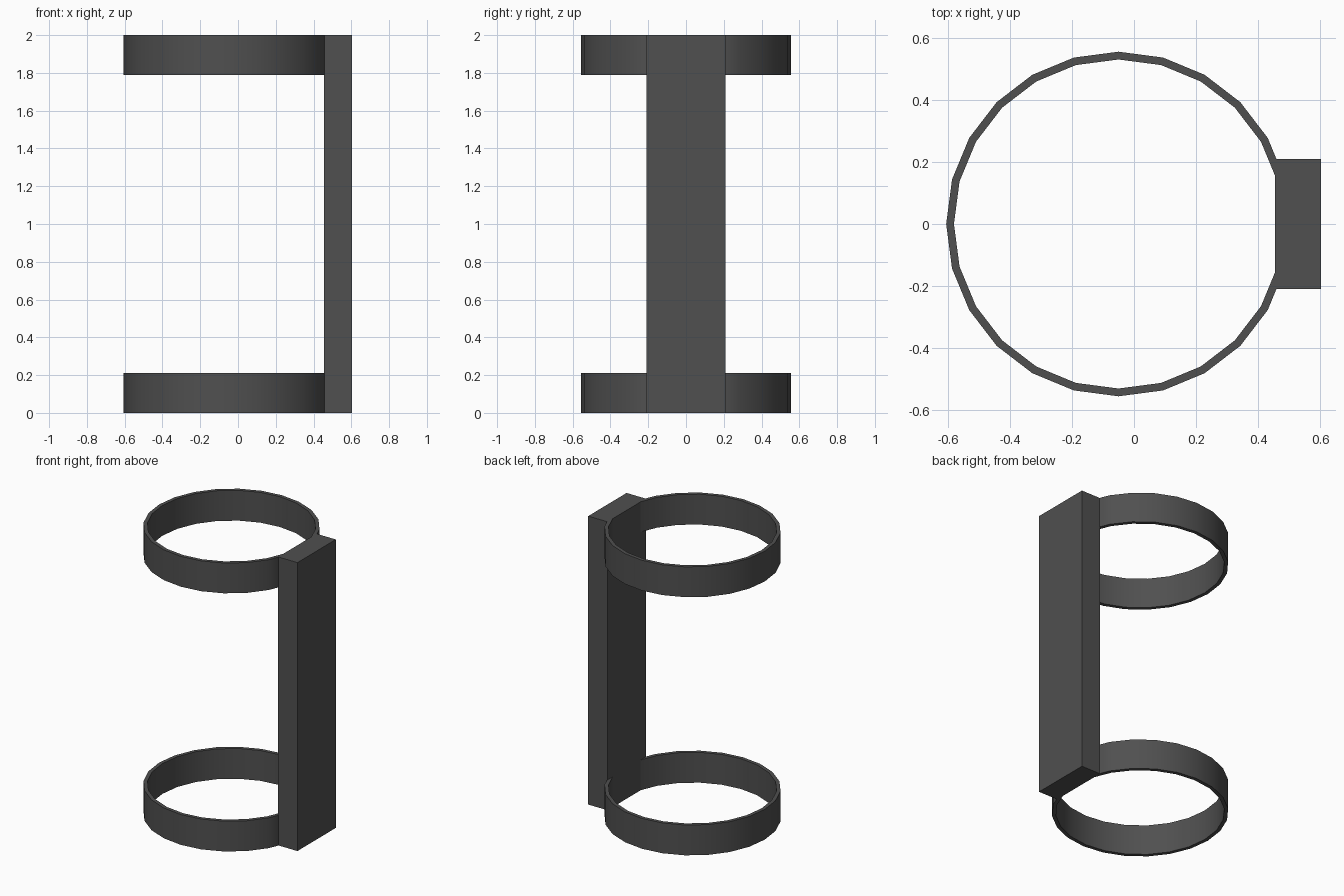
import bpy, bmesh
from math import radians, sin, cos, tau

if "Cube" in bpy.data.objects:
    bpy.data.objects.remove(bpy.data.objects["Cube"], do_unlink=True)

SIDES, OUTER, INNER = 24, 0.555, 0.53
RING_X, RING_H = -0.05, 0.21
HEIGHT = 2.0
SPINE_X, SPINE_W = (0.455, 0.603), 0.42

# Dark grey finish shared by every part
GREY = (0.08, 0.08, 0.08, 1)
mat = bpy.data.materials.new("dark grey")
mat.use_nodes = True
mat.diffuse_color = GREY
mat.node_tree.nodes["Principled BSDF"].inputs["Base Color"].default_value = GREY


def finish(name, bm):
    bmesh.ops.recalc_face_normals(bm, faces=bm.faces)
    mesh = bpy.data.meshes.new(name)
    bm.to_mesh(mesh)
    bm.free()
    mesh.materials.append(mat)
    obj = bpy.data.objects.new(name, mesh)
    bpy.context.collection.objects.link(obj)
    return obj


def ring(name, base):
    """Thin band with a rectangular section, trimmed where it enters the spine."""
    bm = bmesh.new()
    section = [(OUTER, 0), (OUTER, RING_H), (INNER, RING_H), (INNER, 0)]
    loops = []
    for i in range(SIDES):
        a = tau * i / SIDES
        loops.append([bm.verts.new((RING_X + r * cos(a), r * sin(a), base + z))
                      for r, z in section])
    for i in range(SIDES):
        a, b = loops[i], loops[(i + 1) % SIDES]
        for k in range(4):
            n = (k + 1) % 4
            bm.faces.new((a[k], b[k], b[n], a[n]))
    bmesh.ops.bisect_plane(bm, geom=bm.verts[:] + bm.edges[:] + bm.faces[:],
                           plane_co=(SPINE_X[0] + 0.005, 0, 0),
                           plane_no=(1, 0, 0), clear_outer=True)
    bmesh.ops.holes_fill(bm, edges=[e for e in bm.edges if e.is_boundary])
    obj = finish(name, bm)
    bpy.ops.object.select_all(action="DESELECT")
    obj.select_set(True)
    bpy.context.view_layer.objects.active = obj
    bpy.ops.object.shade_smooth_by_angle(angle=radians(30))


# Two holding rings
ring("lower_ring", 0)
ring("upper_ring", HEIGHT - RING_H)

# Upright spine joining the rings
bm = bmesh.new()
bmesh.ops.create_cube(bm, size=1)
bmesh.ops.scale(bm, vec=(SPINE_X[1] - SPINE_X[0], SPINE_W, HEIGHT), verts=bm.verts)
bmesh.ops.translate(bm, vec=(sum(SPINE_X) / 2, 0, HEIGHT / 2), verts=bm.verts)
finish("spine", bm)
